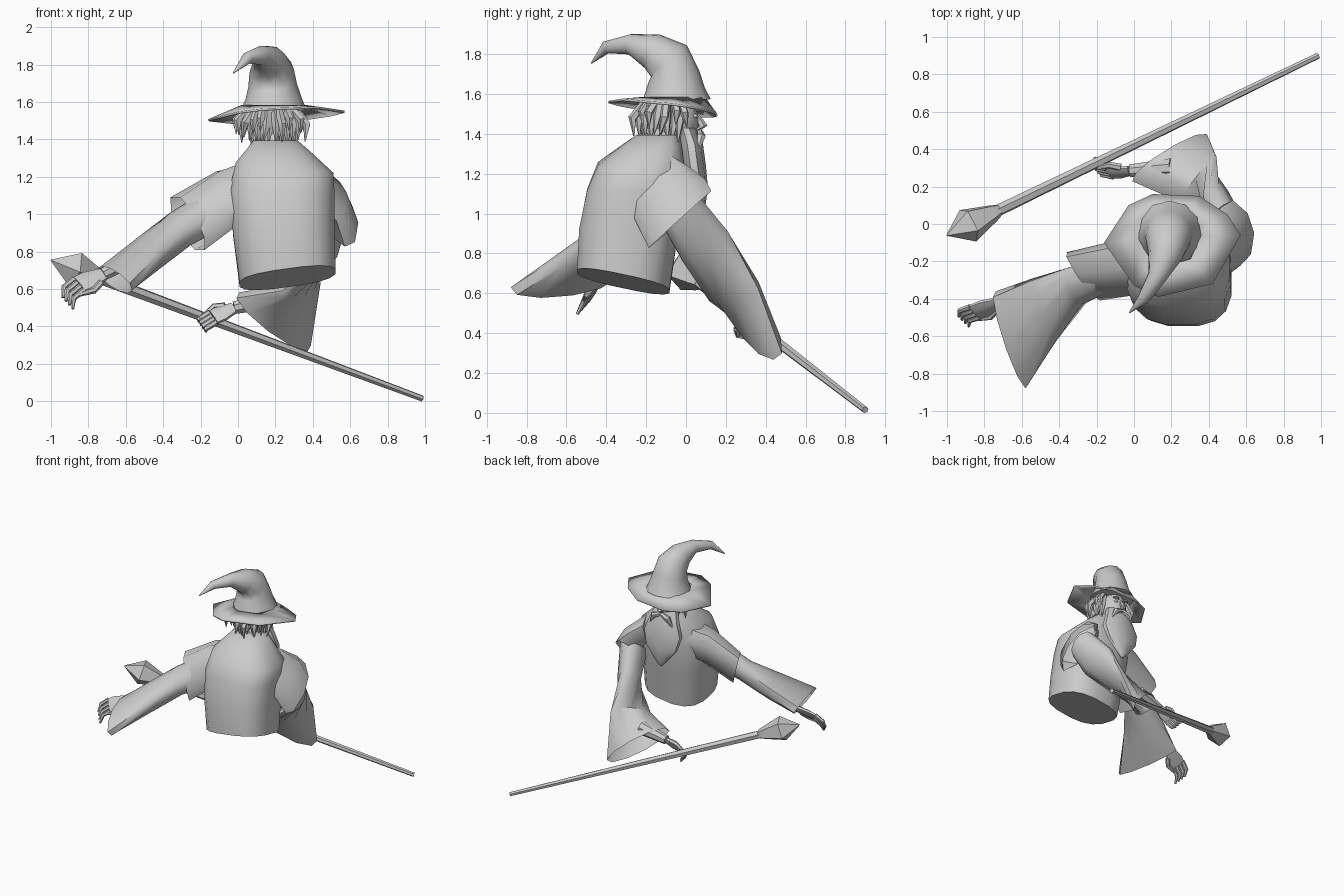
import bpy, bmesh, math, random
from mathutils import Vector as V

cube = bpy.data.objects.get("Cube")
if cube:
    bpy.data.objects.remove(cube)
random.seed(4)

grey = bpy.data.materials.new("plain grey")
grey.use_nodes = True
grey.diffuse_color = (0.6, 0.6, 0.6, 1)
grey.node_tree.nodes["Principled BSDF"].inputs["Base Color"].default_value = (0.6, 0.6, 0.6, 1)


def finish(name, bm, angle=40):
    bmesh.ops.recalc_face_normals(bm, faces=bm.faces)
    mesh = bpy.data.meshes.new(name)
    bm.to_mesh(mesh)
    bm.free()
    mesh.materials.append(grey)
    ob = bpy.data.objects.new(name, mesh)
    bpy.context.collection.objects.link(ob)
    bpy.ops.object.select_all(action='DESELECT')
    bpy.context.view_layer.objects.active = ob
    ob.select_set(True)
    if angle:
        bpy.ops.object.shade_smooth_by_angle(angle=math.radians(angle))
    return ob


def add_loft(bm, rings, n, start=True, end=True, square=1.0):
    """Skin rings given as (centre, half axis, half axis)."""
    loops = []
    for c, u, v in rings:
        loop = []
        for i in range(n):
            a = 2 * math.pi * (i + 0.5) / n
            s, t = [math.copysign(abs(f) ** square, f) for f in (math.cos(a), math.sin(a))]
            loop.append(bm.verts.new(V(c) + V(u) * s + V(v) * t))
        loops.append(loop)
    for a, b in zip(loops, loops[1:]):
        for i in range(n):
            j = (i + 1) % n
            bm.faces.new((a[i], a[j], b[j], b[i]))
    if start:
        bm.faces.new(loops[0])
    if end:
        bm.faces.new(loops[-1])


def add_tube(bm, path, radii, n, flat=1.0):
    """Tapered tube following a path."""
    pts = [V(p) for p in path]
    rings, u = [], None
    for i, p in enumerate(pts):
        d = (pts[min(i + 1, len(pts) - 1)] - pts[max(i - 1, 0)]).normalized()
        u = d.orthogonal() if u is None else u - d * u.dot(d)
        u = u.normalized()
        rings.append((p, u * radii[i], d.cross(u) * radii[i] * flat))
    add_loft(bm, rings, n)


def loft(name, rings, n=12, start=True, end=True, square=1.0, angle=50):
    bm = bmesh.new()
    add_loft(bm, rings, n, start, end, square)
    return finish(name, bm, angle)


def tube(name, path, radii, n=8, angle=40):
    bm = bmesh.new()
    add_tube(bm, path, radii, n)
    return finish(name, bm, angle)


def ball(name, centre, size, seg=12):
    bm = bmesh.new()
    bmesh.ops.create_uvsphere(bm, u_segments=seg, v_segments=seg // 2 + 2, radius=1)
    for v in bm.verts:
        v.co = V(centre) + V(v.co[i] * size[i] for i in range(3))
    return finish(name, bm, 60)


# Staff with a faceted head
tip, top = V((0.985, 0.9, 0.015)), V((-1.0, -0.06, 0.755))
tube("staff", [tip, tip.lerp(top, 0.87)], [0.017, 0.033], 6, 20)
tube("staff_head", [tip.lerp(top, f) for f in (0.86, 0.875, 0.94, 1)],
     [0.035, 0.05, 0.1, 0.004], 5, 0)

# Hat: bent cone and irregular brim
tube("hat_cone",
     [(0.19, -0.05, 1.56), (0.19, -0.055, 1.62), (0.185, -0.06, 1.69), (0.18, -0.085, 1.765),
      (0.165, -0.17, 1.815), (0.125, -0.28, 1.85), (0.05, -0.4, 1.835), (-0.025, -0.475, 1.755)],
     [0.175, 0.15, 0.13, 0.12, 0.092, 0.052, 0.032, 0.003], 12, 60)
edge = [(-0.16, -0.1), (-0.03, 0.1), (0.1, 0.16), (0.35, 0.15), (0.5, 0.05),
        (0.57, -0.06), (0.42, -0.32), (0.13, -0.39), (0.0, -0.33)]
bm = bmesh.new()
centre = V((0.19, -0.06, 1.585))
outer = [bm.verts.new((x, y, 1.52 + 0.07 * (x - 0.2) - 0.13 * y)) for x, y in edge]
inner = []
for v in outer:
    d = v.co - centre
    d.z = 0
    inner.append(bm.verts.new(centre + d.normalized() * 0.17))
for i in range(len(edge)):
    j = (i + 1) % len(edge)
    bm.faces.new((outer[i], outer[j], inner[j], inner[i]))
brim = finish("hat_brim", bm)
brim.modifiers.new("thickness", 'SOLIDIFY').thickness = 0.012

# Head and face, looking towards +y
ball("head", (0.18, -0.05, 1.47), (0.105, 0.115, 0.14))
tube("neck", [(0.2, -0.14, 1.28), (0.18, -0.08, 1.45)], [0.08, 0.07])
tube("nose", [(0.18, 0.05, 1.5), (0.18, 0.085, 1.44), (0.18, 0.06, 1.42)], [0.012, 0.024, 0.012], 6)
for side, word in ((-1, "left"), (1, "right")):
    x = 0.18 - side * 0.045
    ball(word + "_eye", (x, 0.045, 1.49), (0.018, 0.014, 0.012), 8)
    tube(word + "_brow", [(x - 0.03, 0.045, 1.515), (x, 0.062, 1.522), (x + 0.03, 0.045, 1.515)],
         [0.006, 0.012, 0.006], 6)
    tube(word + "_moustache", [(0.18, 0.07, 1.41), (x - side * 0.02, 0.075, 1.385),
                               (x - side * 0.06, 0.06, 1.31)], [0.016, 0.024, 0.004], 6)

# Beard: broad, tapering sheet of hair
loft("beard", [((0.18, 0.0, 1.43), (0.1, 0, 0), (0, 0.05, 0)),
               ((0.18, 0.025, 1.35), (0.13, 0, 0), (0, 0.06, 0)),
               ((0.18, 0.04, 1.24), (0.17, 0, 0), (0, 0.06, 0)),
               ((0.18, 0.06, 1.13), (0.14, 0, 0), (0, 0.05, 0)),
               ((0.18, 0.07, 1.02), (0.05, 0, 0), (0, 0.025, 0)),
               ((0.18, 0.07, 0.98), (0.01, 0, 0), (0, 0.01, 0))], 10)

# Hair: tapered strands round the back and sides
bm = bmesh.new()
for layer in range(2):
    for i in range(18):
        a = math.radians(160 + 220 * i / 17 + random.uniform(-5, 5))
        d = V((math.cos(a), math.sin(a), 0))
        root = V((0.18, -0.08, 1.57)) + d * (0.1 + 0.02 * layer)
        reach = random.uniform(0.0, 0.04) + 0.03 * layer
        end = random.uniform(1.34, 1.41) + 0.04 * layer
        side = V((-d.y, d.x, 0)) * random.uniform(-0.03, 0.03)
        mid = root + d * reach * 1.1
        mid.z = (root.z + end) / 2
        last = root + d * reach + side
        last.z = end
        add_tube(bm, [root, mid, last], [0.022, 0.022, 0.003], 5)
finish("hair", bm)

# Robe body, leaning forward, with a collar
loft("robe_body", [((0.265, -0.315, 0.66), (0.26, 0, 0.035), (0, 0.235, -0.05)),
                   ((0.245, -0.29, 0.9), (0.275, 0, 0.01), (0, 0.25, -0.02)),
                   ((0.235, -0.25, 1.12), (0.285, 0, -0.01), (0, 0.25, 0)),
                   ((0.25, -0.225, 1.25), (0.265, 0, -0.03), (0, 0.22, 0)),
                   ((0.22, -0.17, 1.345), (0.17, 0, -0.01), (0, 0.15, 0)),
                   ((0.2, -0.14, 1.395), (0.12, 0, 0), (0, 0.11, 0.0))], 16, square=0.75)

# Short wide cape sleeves, open at the ends
loft("right_cape_sleeve", [((0.1, -0.2, 1.15), (0, 0.06, 0.15), (0, -0.15, 0.04)),
                           ((-0.08, -0.24, 1.07), (-0.03, 0.06, 0.17), (0.02, -0.13, 0)),
                           ((-0.27, -0.28, 0.95), (-0.07, 0.06, 0.15), (0.06, -0.11, 0))],
     8, end=False, square=0.85)
loft("left_cape_sleeve", [((0.4, -0.14, 1.14), (0, 0.12, 0.13), (0.03, -0.1, 0.06)),
                          ((0.5, -0.08, 1.07), (0.01, 0.15, 0.11), (0.08, -0.08, 0)),
                          ((0.55, -0.03, 0.97), (0.02, 0.13, 0.12), (0.09, -0.08, -0.07))],
     8, end=False, square=0.85)

# Long bell sleeves, open at the cuffs
loft("right_bell_sleeve", [((-0.12, -0.26, 1.03), (-0.05, 0, 0.1), (0.03, -0.08, 0)),
                           ((-0.31, -0.33, 0.92), (-0.05, 0.02, 0.09), (0.03, -0.1, 0)),
                           ((-0.48, -0.46, 0.79), (-0.04, 0.03, 0.09), (0.06, -0.17, 0)),
                           ((-0.66, -0.62, 0.65), (-0.05, 0.03, 0.07), (0.08, -0.26, -0.02))],
     10, end=False)
loft("left_bell_sleeve", [((0.5, -0.03, 1.02), (0.06, 0.08, 0.06), (0.08, -0.05, -0.05)),
                          ((0.45, 0.1, 0.83), (0.03, 0.1, 0.06), (0.08, -0.06, -0.06)),
                          ((0.34, 0.24, 0.61), (0.09, 0.1, 0.0), (-0.05, -0.08, -0.06)),
                          ((0.19, 0.355, 0.425), (0.2, 0.11, -0.15), (-0.03, -0.07, -0.05))],
     10, end=False)


def hand(word, arm, wrist, knuckle, across, curl):
    """Forearm, palm, four curling fingers and a thumb."""
    arm, wrist, knuckle, across = V(arm), V(wrist), V(knuckle), V(across)
    tube(word + "_forearm", [arm, wrist], [0.055, 0.036])
    along = knuckle - wrist
    thin = along.cross(across).normalized() * 0.022
    loft(word + "_palm", [(wrist, across * 0.65, thin), (wrist.lerp(knuckle, 0.6), across, thin),
                          (knuckle, across * 0.95, thin * 0.8)], 8)
    bm = bmesh.new()
    for i in range(4):
        root = knuckle + across * (0.75 - 0.5 * i)
        points = [root + V(c) for c in curl]
        add_tube(bm, [root] + points, [0.016, 0.015, 0.008], 6)
    root = wrist.lerp(knuckle, 0.3) + across * 0.7
    add_tube(bm, [root, root + along * 0.4 + across * 0.5, root + along * 0.9 + V(curl[0]) * 0.6],
             [0.02, 0.018, 0.008], 6)
    finish(word + "_fingers", bm)


hand("right", (-0.4, -0.36, 0.85), (-0.72, -0.42, 0.68), (-0.85, -0.47, 0.625),
     (0.035, -0.035, -0.04), [(-0.055, -0.02, -0.045), (-0.06, -0.05, -0.1)])
hand("left", (0.2, 0.3, 0.55), (-0.02, 0.285, 0.5), (-0.13, 0.275, 0.45),
     (-0.025, 0.03, 0.035), [(-0.06, 0.01, -0.035), (-0.06, 0.06, -0.05)])
